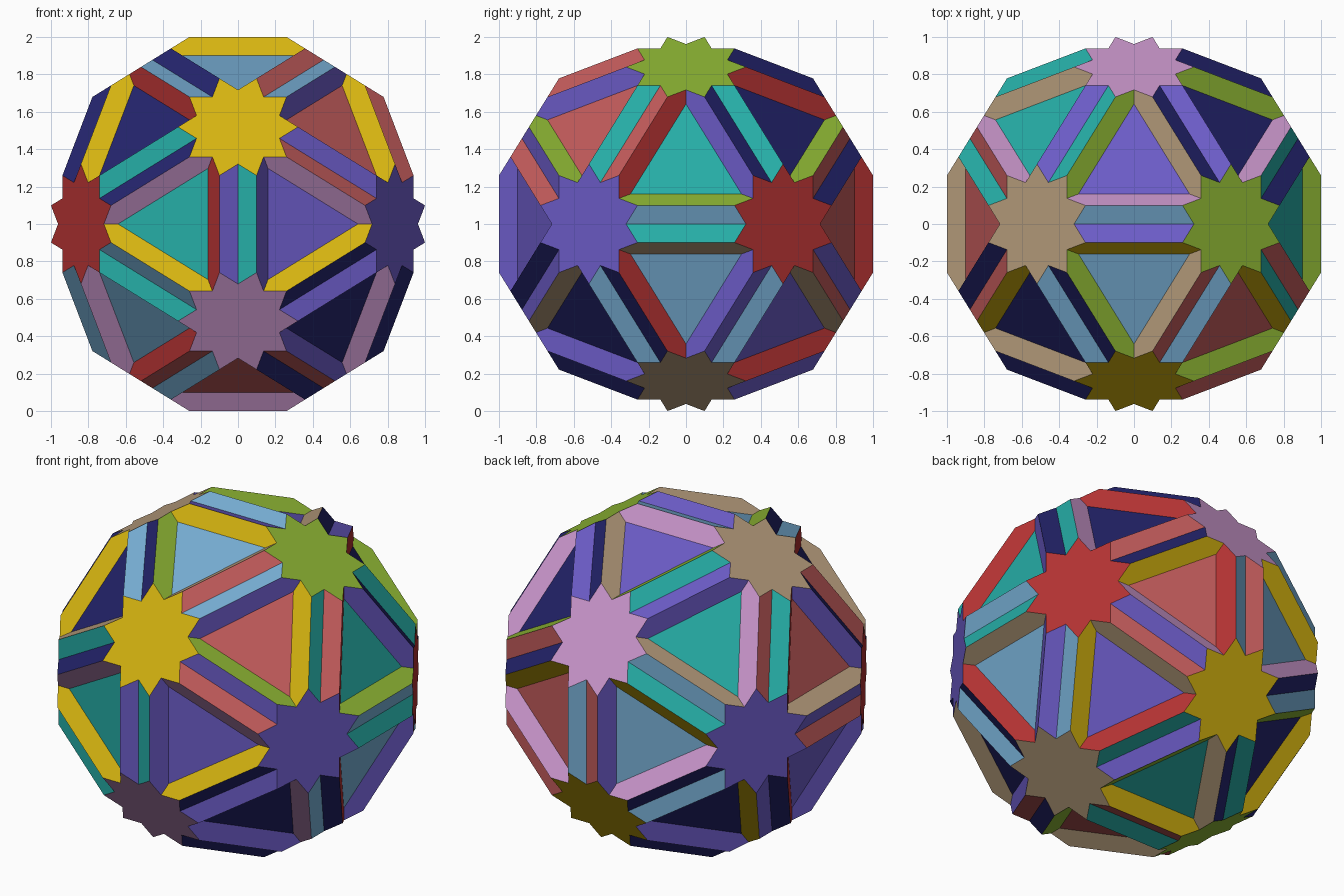
import bpy, bmesh
from math import sin, cos, pi, sqrt, radians
from mathutils import Vector

cube = bpy.data.objects.get("Cube")
if cube:
    bpy.data.objects.remove(cube, do_unlink=True)

P = (1 + sqrt(5)) / 2          # golden ratio
Q = 1 / P
EDGE = 2 / (3 * P - 1)         # every face has this edge length
R2 = 1 + (1 + Q ** 4) * (EDGE / 2) ** 2   # squared circumradius


def linear(c):
    c /= 255
    return c / 12.92 if c <= 0.04045 else ((c + 0.055) / 1.055) ** 2.4


def material(name, rgb):
    m = bpy.data.materials.new(name)
    col = tuple(linear(c) for c in rgb) + (1,)
    m.use_nodes = True
    m.diffuse_color = col
    bsdf = m.node_tree.nodes["Principled BSDF"]
    bsdf.inputs["Base Color"].default_value = col
    bsdf.inputs["Roughness"].default_value = 0.8
    return m


MATS = {n: material(n, c) for n, c in {
    "yellow": (214, 180, 16), "pink": (203, 151, 205), "red": (178, 50, 50),
    "violet": (108, 92, 200), "green": (142, 182, 52), "tan": (182, 156, 124),
    "teal": (38, 174, 167), "sky": (120, 176, 214), "navy": (36, 36, 110),
    "salmon": (196, 92, 92)}.items()}

# Five-fold axes: each colour covers a direction and its opposite
FIVE = {"yellow": (0, -P, 1), "pink": (0, P, 1), "red": (P, 1, 0),
        "violet": (P, -1, 0), "green": (1, 0, P), "tan": (-1, 0, P)}

# Three-fold axes: each colour covers four directions
THREE = {
    "teal": [(-Q, -P, 0), (P, 0, Q), (0, Q, -P), (-1, 1, 1)],
    "violet": [(Q, -P, 0), (0, Q, P), (1, 1, -1), (-P, 0, -Q)],
    "sky": [(0, -Q, P), (P, 0, -Q), (-1, -1, -1), (-Q, P, 0)],
    "navy": [(-1, -1, 1), (1, -1, -1), (1, 1, 1), (-1, 1, -1)],
    "salmon": [(Q, P, 0), (0, -Q, -P), (1, -1, 1), (-P, 0, Q)]}

FIVE_AXES = [Vector(v).normalized() * s for v in FIVE.values() for s in (1, -1)]
THREE_AXES = [Vector(v).normalized() for vs in THREE.values() for v in vs]


def add_face(bm, axis, axes, sides, radius, inner=None):
    """Flat polygon (or star, if inner is set) square to an axis."""
    n = Vector(axis).normalized()
    near = max((a for a in axes if a.dot(n) < 0.99), key=lambda a: a.dot(n))
    u = (near - n * near.dot(n)).normalized()
    v = n.cross(u)
    centre = n * sqrt(R2 - radius ** 2) + Vector((0, 0, 1))
    ring = []
    for k in range(sides):
        steps = [(radius, k + 0.5)] + ([(inner, k + 1)] if inner else [])
        for r, t in steps:
            a = 2 * pi * t / sides
            ring.append(bm.verts.new(centre + u * r * cos(a) + v * r * sin(a)))
    bm.faces.new(ring)


def finish(bm, name, colour):
    me = bpy.data.meshes.new(name)
    bm.to_mesh(me)
    bm.free()
    me.materials.append(MATS[colour])
    bpy.context.collection.objects.link(bpy.data.objects.new(name, me))


# Ten-pointed stars outside, with large decagons parallel beneath them
TIP = EDGE / (2 * sin(radians(54)))
NOTCH = TIP * cos(radians(54)) / cos(radians(36))
DECAGON = EDGE / (2 * sin(radians(18)))
for colour, d in FIVE.items():
    stars, decagons = bmesh.new(), bmesh.new()
    for s in (1, -1):
        axis = Vector(d) * s
        add_face(stars, axis, FIVE_AXES, 10, TIP, NOTCH)
        add_face(decagons, axis, FIVE_AXES, 10, DECAGON)
    finish(stars, "star_faces_" + colour, colour)
    finish(decagons, "decagon_faces_" + colour, colour)

# Hexagons crossing each other between the stars
for colour, dirs in THREE.items():
    bm = bmesh.new()
    for d in dirs:
        add_face(bm, d, THREE_AXES, 6, EDGE)
    finish(bm, "hexagon_faces_" + colour, colour)
